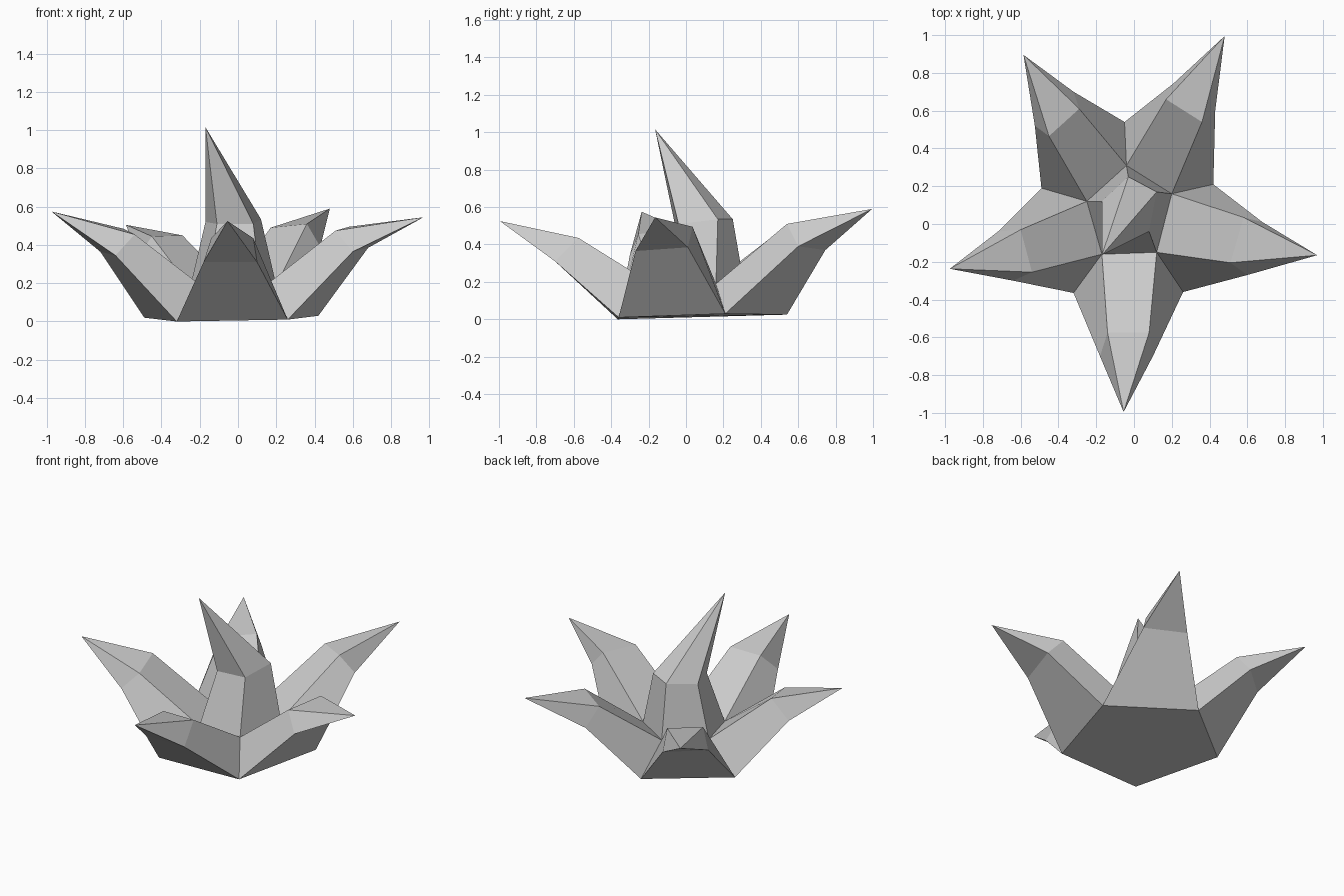
import bpy
import bmesh

cube = bpy.data.objects.get("Cube")
if cube:
    bpy.data.objects.remove(cube, do_unlink=True)

# One flat grey for the whole flower
grey = bpy.data.materials.new("light grey")
grey.use_nodes = True
grey.diffuse_color = (0.6, 0.6, 0.6, 1)
grey.node_tree.nodes["Principled BSDF"].inputs["Base Color"].default_value = (0.6, 0.6, 0.6, 1)


def make_loft(name, rings, tip=None, inward=None):
    """Join successive rings of points with faces and close them to a tip."""
    bm = bmesh.new()
    loops = [[bm.verts.new(p) for p in ring] for ring in rings]
    for low, high in zip(loops, loops[1:]):
        for i in range(len(low)):
            j = (i + 1) % len(low)
            bm.faces.new((low[i], low[j], high[j], high[i]))
    if tip:
        top = bm.verts.new(tip)
        last = loops[-1]
        for i in range(len(last)):
            bm.faces.new((last[i], last[(i + 1) % len(last)], top))
    else:
        bm.faces.new(reversed(loops[-1]))
    if tip:
        bmesh.ops.recalc_face_normals(bm, faces=bm.faces)
    mesh = bpy.data.meshes.new(name)
    bm.to_mesh(mesh)
    bm.free()
    mesh.materials.append(grey)
    obj = bpy.data.objects.new(name, mesh)
    bpy.context.collection.objects.link(obj)
    return obj


# Floor corners and the valley corners above them, counter-clockwise from front right
floor = [(-.32, -.365, 0), (.26, -.36, .01), (.42, .21, .03), (-.05, .54, .025), (-.49, .19, .02)]
valley = [(-.17, -.16, .17), (.12, -.15, .17), (.20, .16, .19), (-.04, .31, .19), (-.25, .12, .18)]

# Underside
make_loft("base_plate", [floor])

# Central spire: bent five-sided spike
collar = [(-.11, -.06, .51), (.08, -.04, .51), (.12, .17, .535), (-.03, .25, .535), (-.17, .12, .52)]
make_loft("spire", [valley, collar], (-.17, -.165, 1.015))

# Petals: bend section (two outer, two inner corners) and tip
petals = {
    "front_petal": ([(-.18, -.70, .31), (.10, -.70, .31), (.08, -.575, .435), (-.14, -.575, .435)],
                    (-.055, -.995, .525)),
    "left_petal": ([(.60, -.27, .365), (.68, .01, .385), (.58, .035, .495), (.51, -.205, .475)],
                   (.97, -.165, .545)),
    "back_left_petal": ([(.43, .60, .39), (.21, .745, .37), (.17, .66, .49), (.36, .54, .51)],
                        (.48, .995, .59)),
    "back_right_petal": ([(-.32, .70, .335), (-.525, .52, .335), (-.45, .465, .445), (-.29, .61, .45)],
                         (-.585, .895, .505)),
    "right_petal": ([(-.72, -.04, .365), (-.64, -.30, .345), (-.54, -.255, .455), (-.60, -.03, .485)],
                    (-.975, -.237, .575)),
}
for i, (name, (bend, tip)) in enumerate(petals.items()):
    j = (i + 1) % 5
    root = [floor[i], floor[j], valley[j], valley[i]]
    make_loft(name, [root, bend], tip)
